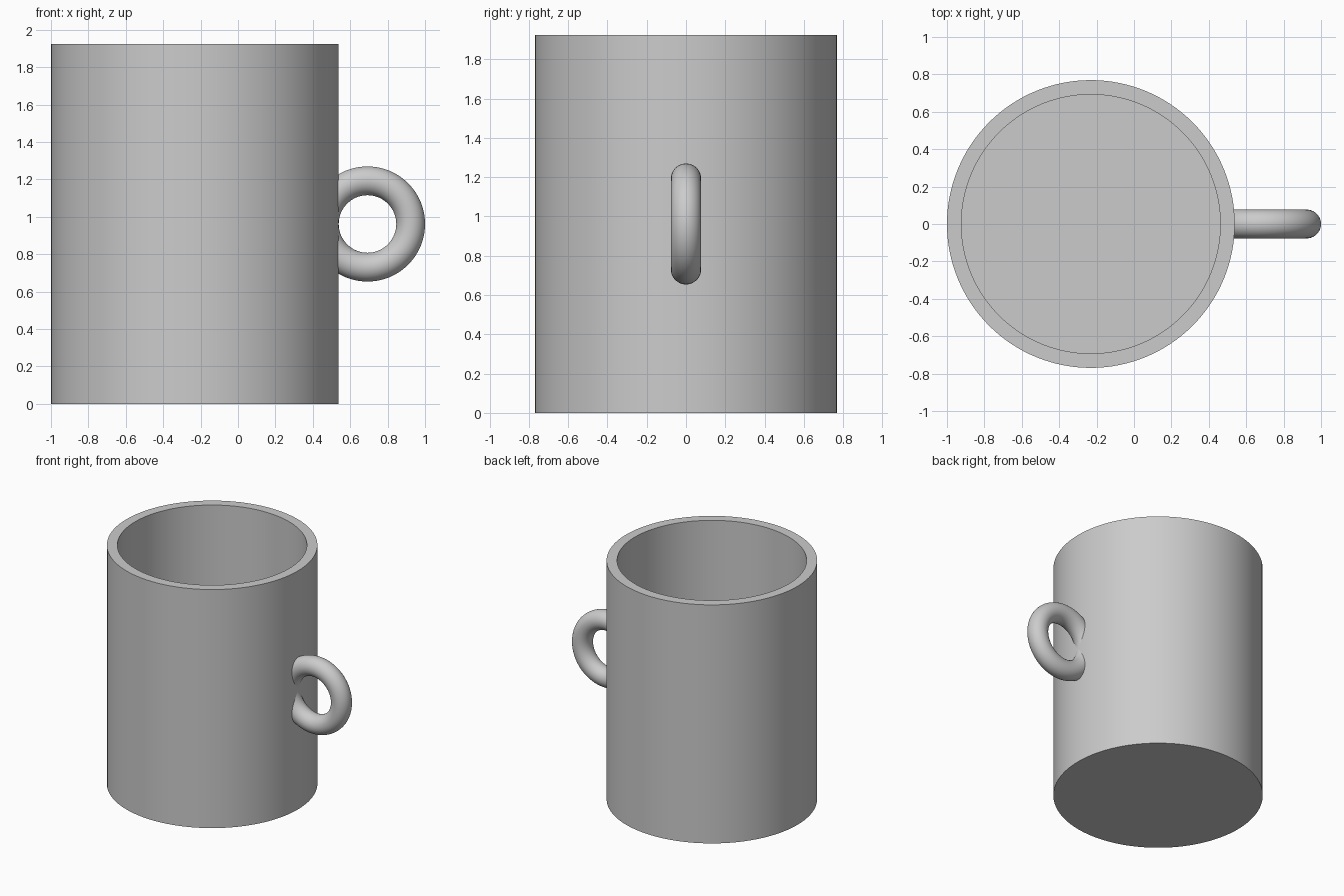
import bpy
import bmesh
from math import pi, radians

old = bpy.data.objects.get("Cube")
if old:
    bpy.data.objects.remove(old, do_unlink=True)

# Proportions, with the wall thickness as the unit
U = 1 / 13
CENTRE_X = -3 * U
OUTER, INNER, HEIGHT = 10 * U, 9 * U, 25 * U
SEGMENTS = 128

grey = bpy.data.materials.new("plain_grey")
grey.use_nodes = True
colour = (0.6, 0.6, 0.6, 1)
grey.diffuse_color = colour
grey.node_tree.nodes["Principled BSDF"].inputs["Base Color"].default_value = colour


def finish(obj):
    bpy.ops.object.select_all(action="DESELECT")
    obj.select_set(True)
    bpy.context.view_layer.objects.active = obj
    bpy.ops.object.shade_smooth_by_angle(angle=radians(30))


# Mug body: a cylinder whose top is inset to a rim and sunk to the floor
bm = bmesh.new()
bmesh.ops.create_cone(bm, cap_ends=True, segments=SEGMENTS, radius1=OUTER,
                      radius2=OUTER, depth=HEIGHT)
bmesh.ops.translate(bm, verts=bm.verts, vec=(CENTRE_X, 0, HEIGHT / 2))
top = max(bm.faces, key=lambda f: f.calc_center_median().z)
bmesh.ops.inset_region(bm, faces=[top], thickness=OUTER - INNER)
floor = bmesh.ops.extrude_discrete_faces(bm, faces=[top])["faces"][0]
bmesh.ops.translate(bm, verts=floor.verts, vec=(0, 0, U - HEIGHT))
bmesh.ops.recalc_face_normals(bm, faces=bm.faces)
mesh = bpy.data.meshes.new("mug_body")
bm.to_mesh(mesh)
bm.free()
body = bpy.data.objects.new("mug_body", mesh)
bpy.context.collection.objects.link(body)
mesh.materials.append(grey)
finish(body)

# Ring handle, upright and partly sunk into the wall
bpy.ops.mesh.primitive_torus_add(
    major_radius=3 * U, minor_radius=U, major_segments=96, minor_segments=40,
    location=(CENTRE_X + 12 * U, 0, HEIGHT / 2), rotation=(pi / 2, 0, 0))
handle = bpy.context.object
handle.name = "handle"
handle.data.materials.append(grey)

# Trim the handle within the wall so that the cavity stays clear
bpy.ops.mesh.primitive_cylinder_add(
    vertices=SEGMENTS, radius=(OUTER + INNER) / 2, depth=HEIGHT,
    location=(CENTRE_X, 0, HEIGHT / 2))
cutter = bpy.context.object
cutter.name = "cavity_cutter"
cutter.hide_render = True
cutter.data.materials.append(grey)

trim = handle.modifiers.new("trim", "BOOLEAN")
trim.operation = "DIFFERENCE"
trim.solver = "EXACT"
trim.object = cutter
bpy.context.view_layer.objects.active = handle
bpy.ops.object.modifier_apply(modifier=trim.name)
bpy.data.objects.remove(cutter, do_unlink=True)
finish(handle)
